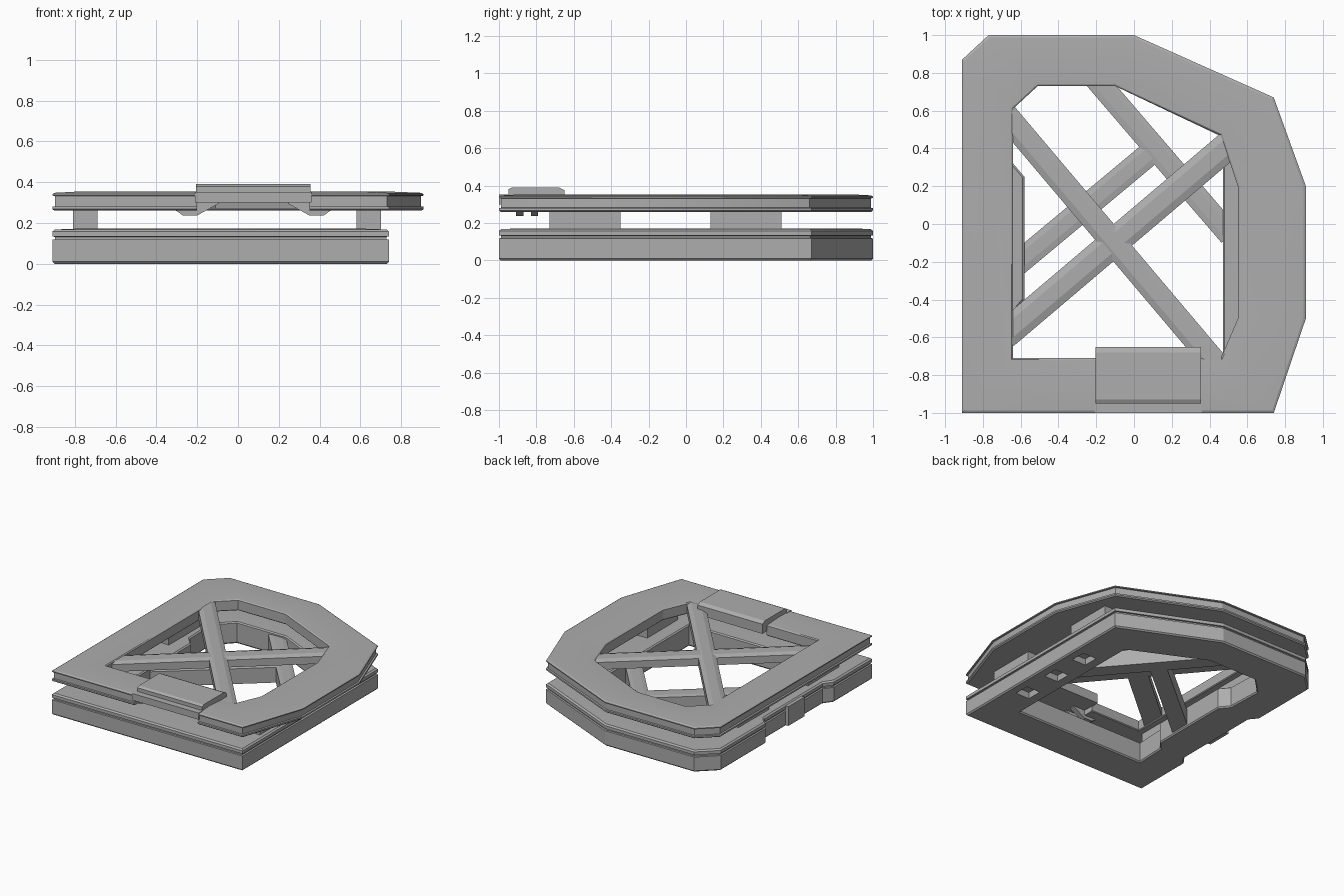
import bpy, bmesh, math
from mathutils import Vector

old = bpy.data.objects.get("Cube")
if old:
    bpy.data.objects.remove(old, do_unlink=True)

grey = bpy.data.materials.new("plain grey")
grey.use_nodes = True
GREY = (0.42, 0.42, 0.42, 1)
grey.diffuse_color = GREY
grey.node_tree.nodes["Principled BSDF"].inputs["Base Color"].default_value = GREY


def finish(name, bm, smooth=True):
    bmesh.ops.recalc_face_normals(bm, faces=bm.faces)
    mesh = bpy.data.meshes.new(name)
    bm.to_mesh(mesh)
    bm.free()
    mesh.materials.append(grey)
    ob = bpy.data.objects.new(name, mesh)
    bpy.context.collection.objects.link(ob)
    bpy.ops.object.select_all(action='DESELECT')
    bpy.context.view_layer.objects.active = ob
    ob.select_set(True)
    if smooth:
        bpy.ops.object.shade_smooth_by_angle(angle=math.radians(20))
    return ob


def inset(poly, d):
    """Mitred inward offset of a counter-clockwise outline."""
    out = []
    for i, p in enumerate(poly):
        p = Vector(p)
        a = (p - Vector(poly[i - 1])).normalized()
        b = (Vector(poly[(i + 1) % len(poly)]) - p).normalized()
        na, nb = Vector((-a.y, a.x)), Vector((-b.y, b.x))
        out.append(p + (na + nb) * d / (1 + na.dot(nb)))
    return out


def ring(name, outer, inner, section):
    """Frame swept from (blend outer to inner, inset, z) section points."""
    bm = bmesh.new()
    loops = []
    for t, d, z in section:
        po, pi = inset(outer, d), inset(inner, -d)
        loops.append([bm.verts.new((*a.lerp(b, t), z)) for a, b in zip(po, pi)])
    n = len(outer)
    for k, lo in enumerate(loops):
        hi = loops[(k + 1) % len(loops)]
        for i in range(n):
            j = (i + 1) % n
            bm.faces.new((lo[i], lo[j], hi[j], hi[i]))
    return finish(name, bm)


def prism(name, points, axis_u, axis_v, start, end):
    """Extrude a 2D profile from start to end."""
    bm = bmesh.new()
    u, v = Vector(axis_u), Vector(axis_v)
    caps = [[bm.verts.new(Vector(s) + u * a + v * b) for a, b in points]
            for s in (start, end)]
    n = len(points)
    bm.faces.new(caps[0])
    bm.faces.new(caps[1])
    for i in range(n):
        j = (i + 1) % n
        bm.faces.new((caps[0][i], caps[0][j], caps[1][j], caps[1][i]))
    return finish(name, bm, False)


def box(name, x0, x1, y0, y1, z0, z1):
    return prism(name, [(x0, y0), (x1, y0), (x1, y1), (x0, y1)],
                 (1, 0, 0), (0, 1, 0), (0, 0, z0), (0, 0, z1))


def beam(name, a, b, width, z0, z1, crown):
    a, b = Vector((*a, 0)), Vector((*b, 0))
    d = (b - a).normalized()
    w = width / 2
    side = (-d.y, d.x, 0)
    return prism(name, [(-w, z0), (w, z0), (w, z1 - crown), (w * 0.5, z1),
                        (-w * 0.5, z1), (-w, z1 - crown)],
                 side, (0, 0, 1), a - d * 0.06, b + d * 0.06)


def cut(target, cutter):
    cutter.hide_render = True
    mod = target.modifiers.new("cut", 'BOOLEAN')
    mod.operation = 'DIFFERENCE'
    mod.solver = 'EXACT'
    mod.object = cutter
    bpy.ops.object.select_all(action='DESELECT')
    bpy.context.view_layer.objects.active = target
    target.select_set(True)
    bpy.ops.object.modifier_apply(modifier=mod.name)
    bpy.data.objects.remove(cutter, do_unlink=True)


# Upper frame with a channel around its edge and a slightly crowned top
upper = ring(
    "upper_frame",
    [(-.91, -1), (.74, -1), (.91, -.5), (.91, .2), (.74, .67), (0, 1), (-.77, 1), (-.91, .87)],
    [(-.64, -.71), (.46, -.71), (.55, -.5), (.55, .2), (.46, .47), (-.1, .73), (-.51, .73), (-.64, .61)],
    [(0, .01, .26), (0, 0, .268), (0, 0, .28), (0, .012, .282), (0, .012, .332),
     (0, 0, .334), (0, 0, .342), (0, .012, .348), (.45, 0, .354),
     (1, .008, .346), (1, 0, .34), (1, 0, .266), (1, .006, .26)])
cut(upper, box("latch_gap_cutter", -.2, .35, -1.1, -.65, .2, .4))

# Lower frame: left rail steps inward, thin groove below the lid
lower = ring(
    "lower_frame",
    [(-.91, -1), (.74, -1), (.74, .67), (0, 1), (-.77, 1), (-.91, .87),
     (-.91, .32), (-.86, .26), (-.86, -.46), (-.91, -.53)],
    [(-.65, -.71), (.47, -.71), (.47, .46), (-.1, .73), (-.52, .73), (-.65, .6),
     (-.64, .32), (-.58, .25), (-.58, -.4), (-.64, -.47)],
    [(0, .01, 0), (0, 0, .01), (0, 0, .118), (0, .012, .12), (0, .012, .132),
     (0, 0, .134), (0, 0, .158), (0, .012, .168), (.45, 0, .172),
     (1, .01, .168), (1, 0, .16), (1, 0, .01), (1, .008, 0)])

# Pockets under the right rail
for y in (-.46, -.14, .17):
    cut(lower, box("pocket_cutter", .55, .67, y - .06, y + .06, -.05, .05))
box("left_rail_tab", -.885, -.84, -.2, 0, .01, .16)

# Spacers between the frames
for side, x in (("left_side", .58), ("right_side", -.81)):
    for end, y in (("front", -.73), ("back", .13)):
        box(f"{side}_{end}_spacer", x, x + .12, y, y + .38, .15, .28)

# Crossed braces of the upper frame
beam("upper_brace_a", (-.64, .53), (.4, -.7), .13, .27, .345, .012)
beam("upper_brace_b", (-.64, -.55), (.48, .4), .15, .272, .341, .012)

# Braces of the lower frame
beam("lower_brace_long", (-.17, .73), (.47, -.015), .12, .02, .15, .006)
beam("lower_brace_short", (-.58, -.18), (.08, .37), .125, .022, .147, .006)

# Latch plate bridging the front gap
prism("latch_plate",
      [(-.95, .30), (-.95, .38), (-.93, .39), (-.68, .39), (-.65, .375), (-.65, .30)],
      (0, 1, 0), (0, 0, 1), (-.205, 0, 0), (.355, 0, 0))
box("latch_lip", -.21, .36, -1, -.94, .30, .352)

# Paired hooks below the latch, mirrored about its middle
hook = [(-.385, .265), (-.345, .237), (-.275, .237), (-.17, .295), (-.17, .31), (-.275, .31)]
for side, s in (("left", -1), ("right", 1)):
    for row, y in (("front", -.91), ("back", -.83)):
        prism(f"{side}_{row}_hook", hook, (s, 0, 0), (0, 0, 1),
              (.075, y, 0), (.075, y + .04, 0))
